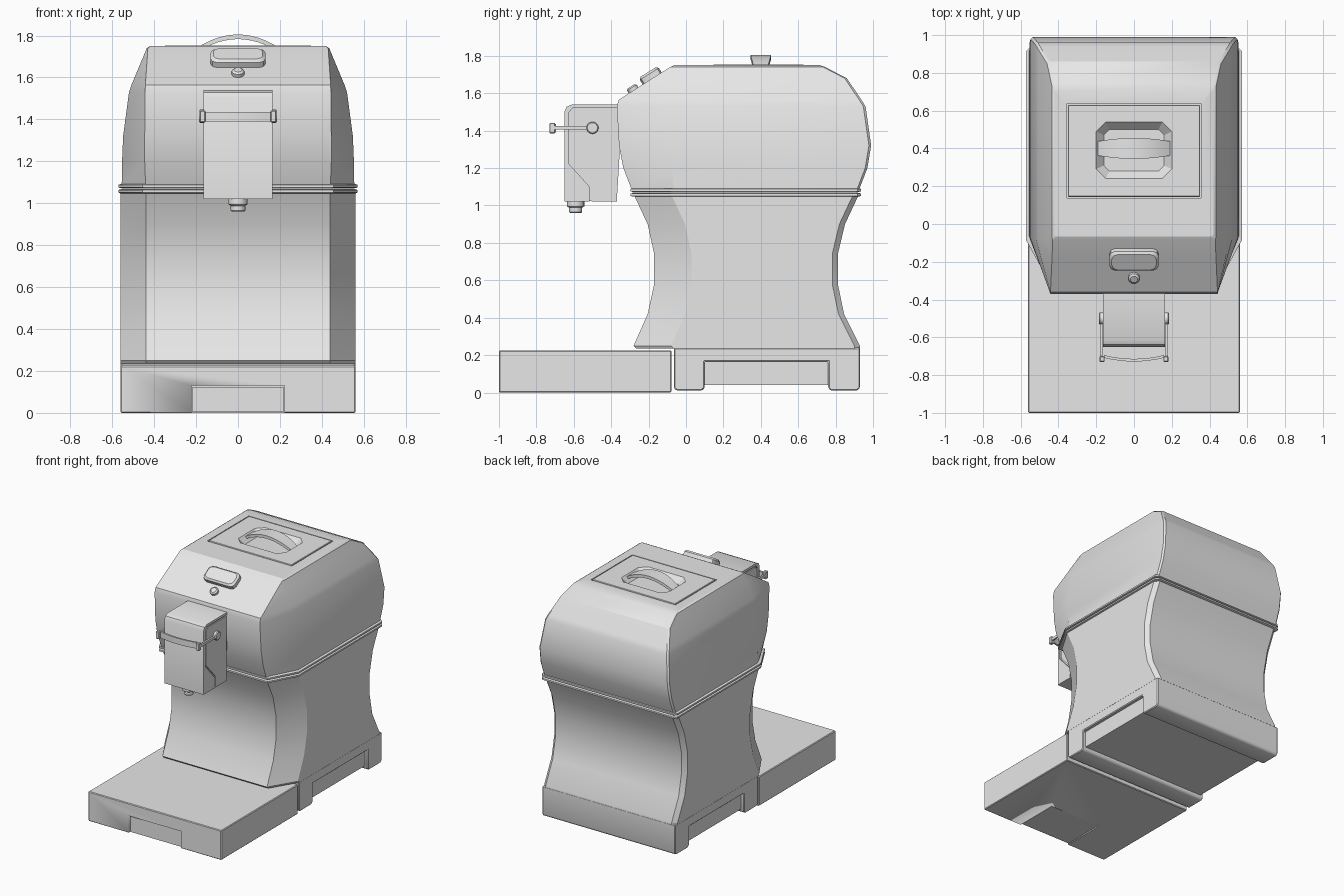
import bpy, bmesh, math
from mathutils import Matrix, Vector

cube = bpy.data.objects.get("Cube")
if cube:
    bpy.data.objects.remove(cube, do_unlink=True)

grey = bpy.data.materials.new("plain grey")
grey.use_nodes = True
grey.diffuse_color = (0.8, 0.8, 0.8, 1)
grey.node_tree.nodes["Principled BSDF"].inputs["Base Color"].default_value = (0.8, 0.8, 0.8, 1)


def finish(name, bm, bevel=0, smooth=30):
    bmesh.ops.recalc_face_normals(bm, faces=bm.faces)
    if bevel:
        sharp = [e for e in bm.edges if e.calc_face_angle(0) > 0.6]
        bmesh.ops.bevel(bm, geom=sharp, offset=bevel, segments=1, affect='EDGES')
    mesh = bpy.data.meshes.new(name)
    bm.to_mesh(mesh)
    bm.free()
    mesh.materials.append(grey)
    obj = bpy.data.objects.new(name, mesh)
    bpy.context.collection.objects.link(obj)
    bpy.ops.object.select_all(action='DESELECT')
    obj.select_set(True)
    bpy.context.view_layer.objects.active = obj
    bpy.ops.object.shade_smooth_by_angle(angle=math.radians(smooth))
    return obj


def loft(name, rings, **kw):
    """Join equal-sized rings of points and cap both ends."""
    bm = bmesh.new()
    rows = [[bm.verts.new(p) for p in ring] for ring in rings]
    n = len(rows[0])
    for a, b in zip(rows, rows[1:]):
        for i in range(n):
            j = (i + 1) % n
            bm.faces.new((a[i], a[j], b[j], b[i]))
    bm.faces.new(rows[0])
    bm.faces.new(rows[-1])
    return finish(name, bm, **kw)


def box(name, x, y, z, bevel=0):
    ring = [(x[0], y[0]), (x[1], y[0]), (x[1], y[1]), (x[0], y[1])]
    return loft(name, [[(*p, h) for p in ring] for h in z], bevel=bevel)


def side_prism(name, outline, x0, x1, bevel=0):
    return loft(name, [[(x, y, z) for y, z in outline] for x in (x0, x1)], bevel=bevel)


def lathe(name, profile, matrix, sides=20):
    rings = [[matrix @ Vector((r * math.cos(t), r * math.sin(t), h))
              for t in (math.tau * i / sides for i in range(sides))] for r, h in profile]
    return loft(name, rings)


def cut(target, cutter):
    mod = target.modifiers.new("cut", 'BOOLEAN')
    mod.operation = 'DIFFERENCE'
    mod.solver = 'EXACT'
    mod.object = cutter
    bpy.context.view_layer.objects.active = target
    bpy.ops.object.modifier_apply(modifier="cut")
    bpy.data.objects.remove(cutter, do_unlink=True)


def plan(z, yf, yb, hw, fw, cd, bc):
    """Plan outline with long front corner cuts and small back ones."""
    right = [(fw, yf), (hw, yf + cd), (hw, yb - bc), (hw - bc, yb)]
    return [(x, y, z) for x, y in right] + [(-x, y, z) for x, y in reversed(right)]


# Waisted lower body
waist = [(0.235, -0.265, 0.93), (0.25, -0.28, 0.93), (0.42, -0.205, 0.845),
         (0.58, -0.17, 0.812), (0.74, -0.17, 0.812), (0.9, -0.205, 0.85), (1.06, -0.28, 0.925)]
loft("lower_body", [plan(z, f, b, 0.56, 0.44, 0.2, 0.03) for z, f, b in waist])

# Base with side openings and a recessed core
side_prism("base", [(-0.065, 0.24), (-0.065, 0.025), (-0.05, 0.01), (0.085, 0.01),
                    (0.1, 0.025), (0.1, 0.165), (0.76, 0.165), (0.76, 0.025),
                    (0.775, 0.01), (0.915, 0.01), (0.93, 0.025), (0.93, 0.24)],
           -0.56, 0.56, bevel=0.006)
box("base_core", (-0.535, 0.535), (0, 0.85), (0.04, 0.2))

# Drip tray with drawer
tray = box("drip_tray", (-0.56, 0.56), (-1, -0.078), (0, 0.225), bevel=0.005)
cut(tray, box("tray_cutter", (-0.222, 0.222), (-1.1, -0.65), (-0.1, 0.13)))
box("tray_drawer", (-0.216, 0.216), (-0.985, -0.655), (0.004, 0.124))

# Upper housing: height, front, back, half width, front half width, corner depth
head_rows = [(1.07, -0.285, 0.92, 0.555, 0.44, 0.22), (1.2, -0.335, 0.97, 0.553, 0.445, 0.26),
             (1.32, -0.358, 0.99, 0.548, 0.445, 0.28), (1.53, -0.37, 0.96, 0.52, 0.443, 0.29),
             (1.565, -0.36, 0.938, 0.508, 0.442, 0.28), (1.68, -0.18, 0.86, 0.46, 0.434, 0.1),
             (1.74, -0.085, 0.745, 0.435, 0.43, 0.02), (1.75, -0.065, 0.715, 0.42, 0.415, 0.01)]
head = loft("upper_housing", [plan(*row, 0.012) for row in head_rows], smooth=25)
cut(head, box("lid_cutter", (-0.356, 0.356), (0.137, 0.637), (1.68, 1.9)))

# Seam ridges
for name, z in (("lower_seam", 1.057), ("upper_seam", 1.082)):
    loft(name, [plan(z + dz, -0.285 - d, 0.925 + d, 0.56 + d, 0.445 + d, 0.21, 0.02)
                for dz, d in ((-0.01, 0), (-0.006, 0.011), (0.006, 0.011), (0.01, 0))])


# Lid with finger dish
def dish_ring(z, w, d, c):
    pts = [(w - c, -d), (w, c - d), (w, d - c), (w - c, d)]
    return [(x, y + 0.39, z) for x, y in pts] + [(-x, y + 0.39, z) for x, y in reversed(pts)]


lid = box("lid", (-0.349, 0.349), (0.144, 0.63), (1.67, 1.753), bevel=0.003)
cut(lid, loft("dish_cutter", [dish_ring(1.71, 0.16, 0.11, 0.03), dish_ring(1.753, 0.2, 0.15, 0.05),
                              dish_ring(1.8, 0.2, 0.15, 0.05)]))

# Arched lid handle
arch = []
for i in range(13):
    t = i / 6 - 1
    w = 0.038 + 0.017 * (1 - t * t)
    z = 1.805 - 0.06 * t * t
    arch.append([(0.19 * t, 0.4 + s * w, z + h) for s, h in ((-1, -0.022), (1, -0.022), (1, 0), (-1, 0))])
loft("lid_handle", arch)

# Control panel and knob on the slope
slope = Matrix.Rotation(math.atan2(0.185, 0.295), 4, 'X')


def rounded(w, d, c, z):
    pts = [(w - c, -d), (w - c * 0.3, -d + c * 0.3), (w, c - d), (w, d - c),
           (w - c * 0.3, d - c * 0.3), (w - c, d)]
    return [(x, y, z) for x, y in pts] + [(-x, y, z) for x, y in reversed(pts)]


place = Matrix.Translation((0, -0.18, 1.678)) @ slope
loft("control_panel", [[place @ Vector(p) for p in rounded(w, d, 0.03, h)] for w, d, h in
                       ((0.13, 0.06, -0.02), (0.13, 0.06, 0.03), (0.118, 0.048, 0.042))])
lathe("control_knob", [(0.03, -0.02), (0.03, 0.018), (0.02, 0.026)],
      Matrix.Translation((0, -0.28, 1.615)) @ slope)

# Dispenser: side-stepped shell around a narrower core
core = [(-0.64, 1.025), (-0.64, 1.5), (-0.61, 1.53), (-0.34, 1.53), (-0.37, 1.025)]
side_prism("dispenser_core", core, -0.155, 0.155)
shell = [(-0.65, 1.02), (-0.65, 1.5), (-0.638, 1.528), (-0.61, 1.54), (-0.33, 1.54),
         (-0.33, 1.522), (-0.605, 1.522), (-0.628, 1.495), (-0.628, 1.225),
         (-0.515, 1.1), (-0.515, 1.02)]
side_prism("dispenser_shell", shell, -0.165, 0.165)
panel = [(-0.37, 1.02), (-0.37, 1.512), (-0.6, 1.512), (-0.618, 1.49), (-0.618, 1.23),
         (-0.505, 1.105), (-0.505, 1.02)]
side_prism("dispenser_side_panels", panel, -0.163, 0.163)
lathe("nozzle", [(0.046, 1.04), (0.046, 0.995), (0.035, 0.988), (0.035, 0.966), (0.03, 0.96)],
      Matrix.Translation((0, -0.59, 0)))

# Lever: pivots, arms and a bowed push bar
for side, s in (("right", -1), ("left", 1)):
    lathe(side + "_lever_pivot", [(0.032, 0.15), (0.032, 0.18), (0.027, 0.186)],
          Matrix.Translation((0, -0.5, 1.415)) @ Matrix.Rotation(s * math.pi / 2, 4, 'Y'))
    box(side + "_lever_arm", sorted((s * 0.168, s * 0.18)), (-0.72, -0.48), (1.405, 1.425))
    box(side + "_lever_end", sorted((s * 0.155, s * 0.182)), (-0.73, -0.7), (1.385, 1.442), bevel=0.004)
bar = []
for i in range(9):
    t = i / 4 - 1
    y = -0.728 + 0.02 * t * t
    bar.append([(0.16 * t, y + dy, z) for dy, z in ((0, 1.39), (0.014, 1.39), (0.014, 1.436), (0, 1.436))])
loft("lever_push_bar", bar)
